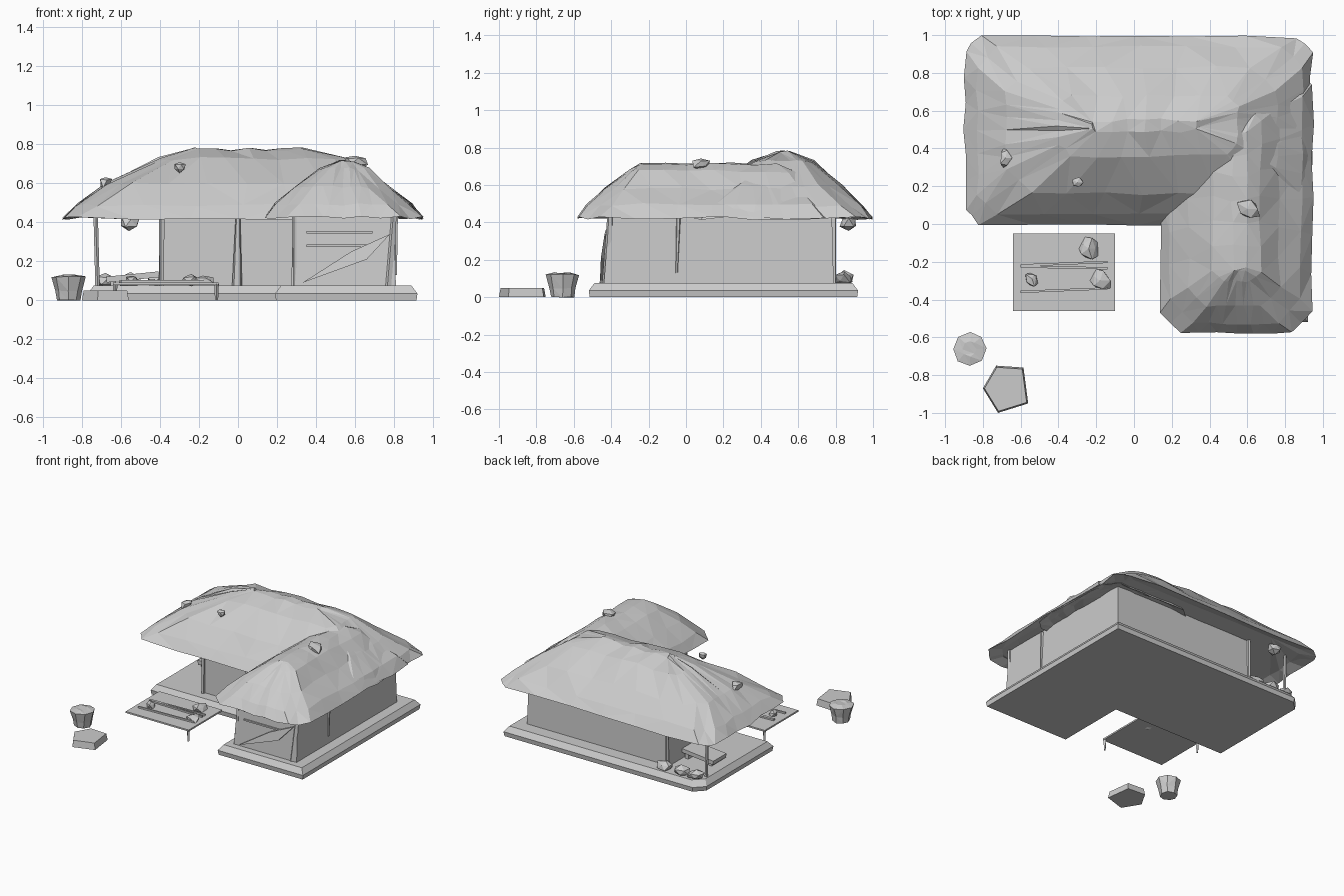
import bpy, bmesh, math, random
from mathutils import Vector, Euler

if "Cube" in bpy.data.objects:
    bpy.data.objects.remove(bpy.data.objects["Cube"])

random.seed(4)


def finish(bm, name):
    bmesh.ops.recalc_face_normals(bm, faces=bm.faces)
    me = bpy.data.meshes.new(name)
    bm.to_mesh(me)
    bm.free()
    ob = bpy.data.objects.new(name, me)
    bpy.context.collection.objects.link(ob)
    return ob


def loft(name, rings, jitter=0.0, merge=0.0):
    """Closed solid through rings of equal point count, optionally roughened."""
    bm = bmesh.new()
    loops = [[bm.verts.new(p) for p in r] for r in rings]
    n = len(loops[0])
    for a, b in zip(loops, loops[1:]):
        for i in range(n):
            bm.faces.new((a[i], a[(i + 1) % n], b[(i + 1) % n], b[i]))
    bm.faces.new(loops[0])
    bm.faces.new(loops[-1])
    if merge:  # thin out crowded points on the top ring only
        bmesh.ops.remove_doubles(bm, verts=loops[-1], dist=merge)
    for v in bm.verts:
        v.co += Vector([random.uniform(-jitter, jitter) for _ in range(3)])
    if jitter:
        bmesh.ops.triangulate(bm, faces=bm.faces)
    return finish(bm, name)


def round_rect(x0, x1, y0, y1, z, cut=0.2, side=6):
    """Chamfered rectangle with several points along each side."""
    c = cut * min(x1 - x0, y1 - y0)
    corners = [(x0 + c, y0), (x1 - c, y0), (x1, y0 + c), (x1, y1 - c),
               (x1 - c, y1), (x0 + c, y1), (x0, y1 - c), (x0, y0 + c)]
    pts = []
    for k in range(8):
        a, b = corners[k], corners[(k + 1) % 8]
        m = side if k % 2 == 0 else 2
        for i in range(m):
            t = i / m
            pts.append((a[0] + (b[0] - a[0]) * t, a[1] + (b[1] - a[1]) * t, z))
    return pts


def ell(x0, xn, x1, y0, yn, y1, z, inset=0.0, cut=0.0):
    """L-shaped outline: main block plus a wing; back left corner may be cut."""
    d = inset
    return [(x0 + d, yn + d, z), (xn + d, yn + d, z), (xn + d, y0 + d, z), (x1 - d, y0 + d, z),
            (x1 - d, y1 - d, z), (x0 + d + cut, y1 - d, z), (x0 + d, y1 - d - cut - .001, z)]


def box(name, loc, size, rot=(0, 0, 0)):
    bm = bmesh.new()
    bmesh.ops.create_cube(bm, size=1)
    for v in bm.verts:
        v.co = Vector(loc) + Euler(rot).to_matrix() @ Vector([a * b for a, b in zip(v.co, size)])
    return finish(bm, name)


def post(name, a, b, r0, r1, sides=5):
    """Tapered pole between two points."""
    a, b = Vector(a), Vector(b)
    q = (b - a).to_track_quat('Z', 'Y')
    ring = lambda c, r: [c + q @ Vector((r * math.cos(t), r * math.sin(t), 0))
                         for t in [2 * math.pi * i / sides for i in range(sides)]]
    return loft(name, [ring(a, r0), ring(b, r1)])


def lump(name, loc, size):
    """Small irregular faceted lump."""
    bm = bmesh.new()
    bmesh.ops.create_icosphere(bm, subdivisions=1, radius=1)
    for v in bm.verts:
        k = random.uniform(0.6, 1.2)
        v.co = Vector(loc) + Vector([c * s * k for c, s in zip(v.co, size)])
    return finish(bm, name)


# thatched roof: two hipped domes joined into an L
roof = loft("thatched_roof", [
    round_rect(-.82, .87, .07, .92, .445, .1),
    round_rect(-.895, .94, .0, .99, .422, .08),
    round_rect(-.83, .89, .05, .935, .49, .12),
    round_rect(-.68, .755, .16, .83, .596, .2),
    round_rect(-.40, .55, .36, .68, .726, .2),
    round_rect(-.22, .34, .49, .55, .775, .2)], .009, .019)
wing = loft("wing_roof", [
    round_rect(.21, .86, -.51, .80, .448, .14),
    round_rect(.14, .945, -.58, .85, .424, .14),
    round_rect(.19, .885, -.525, .80, .495, .18),
    round_rect(.29, .77, -.435, .71, .58, .2),
    round_rect(.42, .67, -.30, .60, .675, .2),
    round_rect(.52, .60, -.25, .50, .713, .2)], .008, .019)
mod = roof.modifiers.new("join", 'BOOLEAN')
mod.operation = 'UNION'
mod.solver = 'EXACT'
mod.object = wing
bpy.context.view_layer.objects.active = roof
bpy.ops.object.modifier_apply(modifier="join")
bpy.data.objects.remove(wing)

# loose thatch tufts
for i, (p, s) in enumerate([((.60, .08, .715), (.08, .065, .04)),
                            ((-.68, .35, .60), (.035, .055, .045)),
                            ((-.30, .22, .685), (.035, .03, .03)),
                            ((-.56, .87, .40), (.055, .05, .045))]):
    lump(f"thatch_tuft_{i}", p, s)

# stone base with a sloped rim, and walls
loft("base", [ell(-.77, .19, .92, -.52, .03, .92, z, d, .07)
              for z, d in [(0, .005), (.035, 0), (.075, .03)]])
loft("walls", [ell(-.40, .28, .80, -.43, .15, .78, .06, -.01),
               ell(-.39, .29, .80, -.41, .15, .78, .45)])

# timber posts
for i, (a, b, r0, r1) in enumerate([
        ((-.72, .78, .06), (-.73, .78, .45), .012, .012),
        ((-.005, .12, .05), (0, .12, .44), .028, .012),
        ((-.39, .13, .06), (-.39, .13, .44), .012, .016),
        ((.29, -.43, .06), (.29, -.41, .44), .012, .012),
        ((.77, -.42, .06), (.80, -.405, .45), .03, .015),
        ((.81, -.05, .13), (.81, -.04, .43), .006, .012),
        ((-.39, .79, .06), (-.39, .79, .44), .014, .014)]):
    post(f"post_{i}", a, b, r0, r1)

# shutter slats and leaning panel on the wing front
for i, z in enumerate((.28, .35)):
    box(f"slat_{i}", (.52, -.425, z), (.34, .015, .012))
loft("leaning_panel", [[(.33, y0, .09), (.66, y1, .21), (.78, y1 + .02, .34), (.58, y1 + .01, .25)]
                       for y0, y1 in ((-.46, -.455), (-.43, -.425))])

# drying table in the yard with bits on it
box("table_top", (-.37, -.255, .085), (.54, .41, .012))
for i, (x, y) in enumerate([(-.11, -.45), (-.63, -.06)]):
    post(f"table_leg_{i}", (x, y, 0), (x, y, .085), .008, .012, 4)
for i, y in enumerate((-.21, -.23, -.35)):
    box(f"table_stick_{i}", (-.37, y, .098), (.46, .012, .012), (0, 0, .04 - .06 * (i == 1)))
for i, (x, y, s) in enumerate([(-.24, -.13, .06), (-.54, -.29, .04), (-.18, -.30, .065)]):
    lump(f"table_food_{i}", (x, y, .105), (s, s, .03))

# bench and firewood on the open porch
box("porch_bench", (-.54, .55, .12), (.27, .16, .03), (0, -.1, 0))
for i, x in enumerate((-.64, -.44)):
    box(f"bench_leg_{i}", (x, .55, .09), (.03, .14, .04))
for i, x in enumerate((-.68, -.55, -.42)):
    lump(f"firewood_{i}", (x, .845, .10), (.07, .055, .04))

# filled jar and flat stone by the yard
jar = lambda r, z: [(-.87 + r * math.cos(t), -.66 + r * math.sin(t), z)
                    for t in [math.pi / 4 * i for i in range(8)]]
loft("jar", [jar(.06, 0), jar(.07, .05), jar(.09, .12), jar(.04, .13)], .004)
stone = [(-.80, -.87), (-.72, -1.0), (-.56, -.95), (-.585, -.76), (-.73, -.75)]
loft("flat_stone", [[(-.68 + (x + .68) * k, -.875 + (y + .875) * k, z) for x, y in stone]
                    for z, k in ((0, 1), (.05, .93))])
